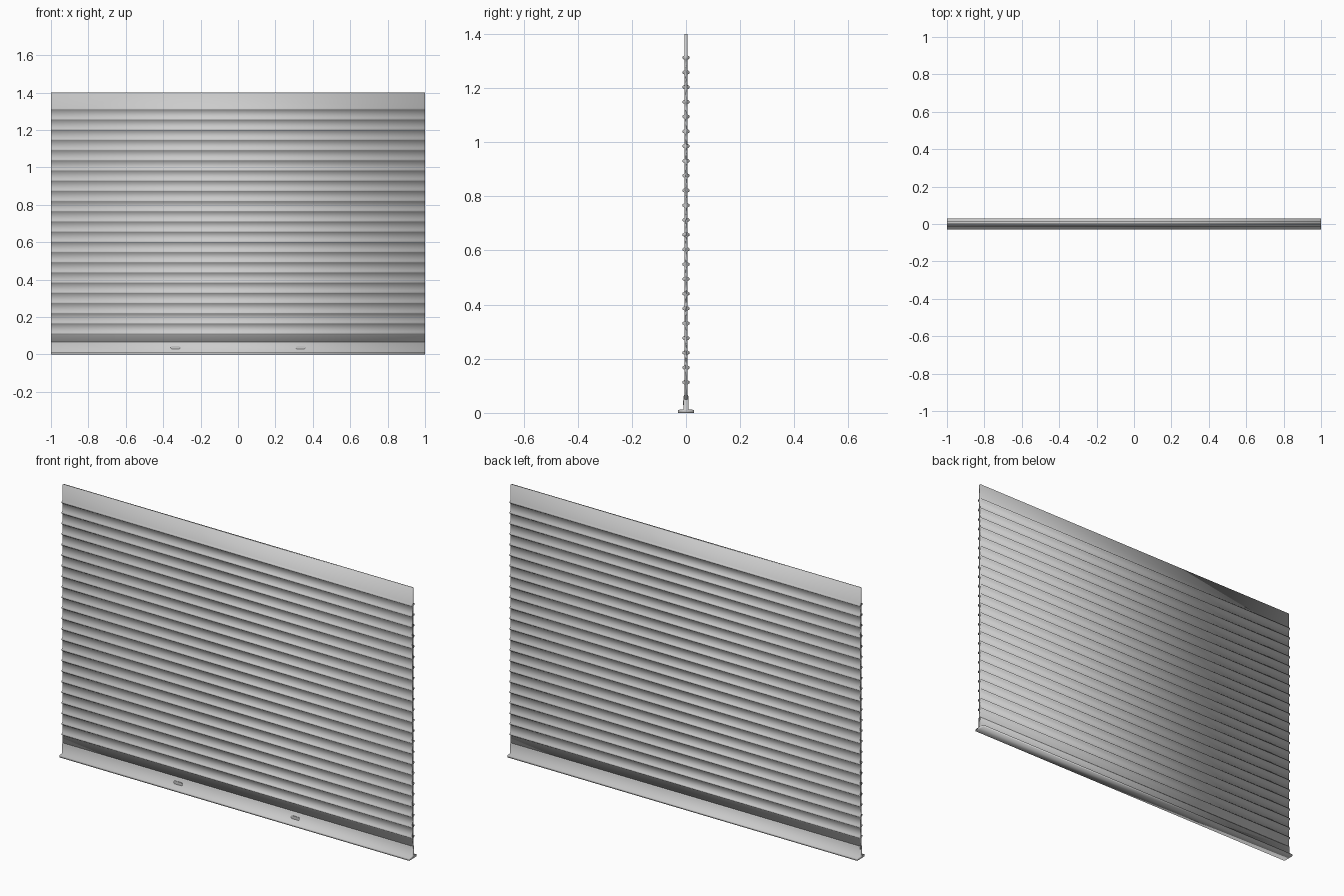
import bpy, bmesh, math

cube = bpy.data.objects.get("Cube")
if cube:
    bpy.data.objects.remove(cube, do_unlink=True)


def material(name, value):
    m = bpy.data.materials.new(name)
    m.use_nodes = True
    colour = (value, value, value, 1)
    m.diffuse_color = colour
    m.node_tree.nodes["Principled BSDF"].inputs["Base Color"].default_value = colour
    return m


METAL = material("light grey metal", 0.6)


def finish(name, bm):
    bmesh.ops.recalc_face_normals(bm, faces=bm.faces)
    mesh = bpy.data.meshes.new(name)
    bm.to_mesh(mesh)
    bm.free()
    mesh.materials.append(METAL)
    mesh.shade_smooth()
    obj = bpy.data.objects.new(name, mesh)
    bpy.context.collection.objects.link(obj)
    return obj


def extrude_profile(name, half):
    """Mirror a (half depth, height) outline front to back and run it along x."""
    outline = half + [(-y, z) for y, z in reversed(half)]
    bm = bmesh.new()
    face = bm.faces.new([bm.verts.new((-1, y, z)) for y, z in outline])
    new = bmesh.ops.extrude_face_region(bm, geom=[face], use_keep_orig=True)["geom"]
    bmesh.ops.translate(bm, vec=(2, 0, 0),
                        verts=[v for v in new if isinstance(v, bmesh.types.BMVert)])
    return finish(name, bm)


# Curtain: thin slats joined by rounded hinge ridges, with a plain top strip
CORE, PITCH, FIRST, COUNT = 0.006, 0.0545, 0.113, 23
RIDGE = [(CORE, -0.008), (0.012, -0.004), (0.0135, 0), (0.012, 0.004), (CORE, 0.008)]
curtain = [(CORE, 0.05)]
for i in range(COUNT):
    curtain += [(y, FIRST + i * PITCH + dz) for y, dz in RIDGE]
curtain.append((CORE, 1.4))
extrude_profile("shutter_curtain", curtain)

# Bottom rail: upright bar on a wide foot
extrude_profile("bottom_rail", [(0.03, 0), (0.03, 0.011), (0.010, 0.013),
                                (0.009, 0.062), (0.006, 0.066)])

# Two small rounded slot plates on the front of the rail
for side, x in (("left", 0.335), ("right", -0.335)):
    bm = bmesh.new()
    steps = 8
    points = []
    for end in (1, -1):
        for k in range(steps + 1):
            a = math.pi * (k / steps - 0.5) + (0 if end > 0 else math.pi)
            points.append((x + end * 0.017 + 0.008 * math.cos(a),
                           0.037 + 0.008 * math.sin(a)))
    face = bm.faces.new([bm.verts.new((px, -0.008, pz)) for px, pz in points])
    new = bmesh.ops.extrude_face_region(bm, geom=[face], use_keep_orig=True)["geom"]
    bmesh.ops.translate(bm, vec=(0, -0.004, 0),
                        verts=[v for v in new if isinstance(v, bmesh.types.BMVert)])
    plate = finish(side + "_slot_plate", bm)
    plate.data.shade_flat()
